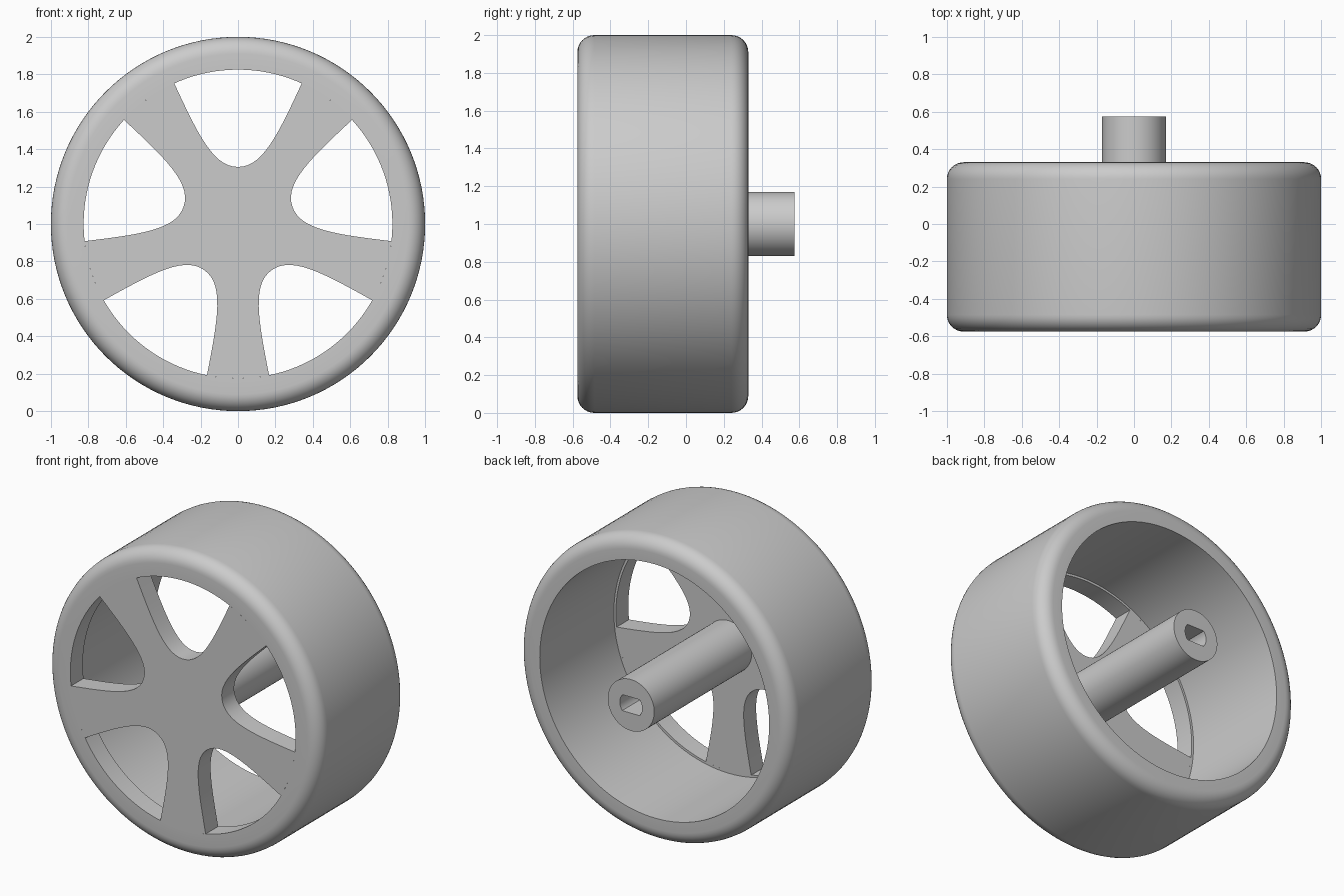
import bpy, bmesh
from math import sin, cos, pi, radians, atan2, hypot

if "Cube" in bpy.data.objects:
    bpy.data.objects.remove(bpy.data.objects["Cube"])

CZ = 1.0          # axle height
FRONT, BACK = -0.575, 0.33
R_OUT, R_LIP, R_BARREL = 1.0, 0.825, 0.84
FILLET, PLATE = 0.09, 0.13


def finish(bm, name, smooth=True):
    bmesh.ops.recalc_face_normals(bm, faces=bm.faces)
    mesh = bpy.data.meshes.new(name)
    bm.to_mesh(mesh)
    bm.free()
    ob = bpy.data.objects.new(name, mesh)
    bpy.context.collection.objects.link(ob)
    bpy.context.view_layer.objects.active = ob
    ob.select_set(True)
    bpy.ops.object.shade_smooth_by_angle(angle=radians(30))
    ob.select_set(False)
    return ob


def loft(name, rings, closed=False):
    """Skin a list of (y, [(x, z), ...]) rings; cap the ends unless closed."""
    bm = bmesh.new()
    loops = [[bm.verts.new((x, y, CZ + z)) for x, z in pts] for y, pts in rings]
    n = len(loops[0])
    pairs = list(zip(loops, loops[1:]))
    if closed:
        pairs.append((loops[-1], loops[0]))
    else:
        bm.faces.new(loops[0])
        bm.faces.new(loops[-1])
    for a, b in pairs:
        for i in range(n):
            j = (i + 1) % n
            bm.faces.new((a[i], a[j], b[j], b[i]))
    return finish(bm, name)


def circle(r, n, flat=None):
    """Circle, optionally flattened top and bottom at +-flat."""
    f = r if flat is None else flat
    return [(r * cos(2 * pi * i / n), max(-f, min(f, r * sin(2 * pi * i / n))))
            for i in range(n)]


# Tyre: rounded outer corners, thin lip around the spoke plate
profile = [(R_LIP, FRONT)]
for yc, start in ((FRONT + FILLET, -90), (BACK - FILLET, 0)):
    for k in range(9):
        a = radians(start + 90 * k / 8)
        profile.append((R_OUT - FILLET + FILLET * cos(a), yc + FILLET * sin(a)))
profile += [(R_BARREL, BACK), (R_BARREL, FRONT + PLATE), (R_LIP, FRONT + PLATE)]
loft("tyre", [(y, circle(r, 128)) for r, y in profile], closed=True)


# Five-spoke plate: each window edge is a mirrored Bezier
def bezier(t):
    p = ((0.305, 0), (0.305, 0.13), (0.47, 0.21), (0.75, 0.34))
    w = ((1 - t) ** 3, 3 * t * (1 - t) ** 2, 3 * t * t * (1 - t), t ** 3)
    return [sum(wi * q[k] for wi, q in zip(w, p)) for k in (0, 1)]


half = [bezier(i / 14) for i in range(15)]
half[-1] = [c * R_LIP / hypot(*half[-1]) for c in half[-1]]
window = [(u, -v) for u, v in reversed(half[1:])] + half
corner = atan2(half[-1][1], half[-1][0])
outline = []
for k in range(5):
    a = pi / 2 + k * 2 * pi / 5
    outline += [(u * cos(a) - v * sin(a), u * sin(a) + v * cos(a)) for u, v in window]
    span = 2 * pi / 5 - 2 * corner
    for i in range(1, 8):
        b = a + corner + span * i / 8
        outline.append((R_LIP * cos(b), R_LIP * sin(b)))
loft("spoke_plate", [(FRONT, outline), (FRONT + PLATE, outline)])

# Axle sleeve with a double-flat socket in its end
END = 0.575
loft("axle_sleeve", [(FRONT + PLATE - 0.02, circle(0.17, 64)), (END, circle(0.17, 64)),
                     (END, circle(0.082, 64, 0.053)), (END - 0.5, circle(0.082, 64, 0.053))])
